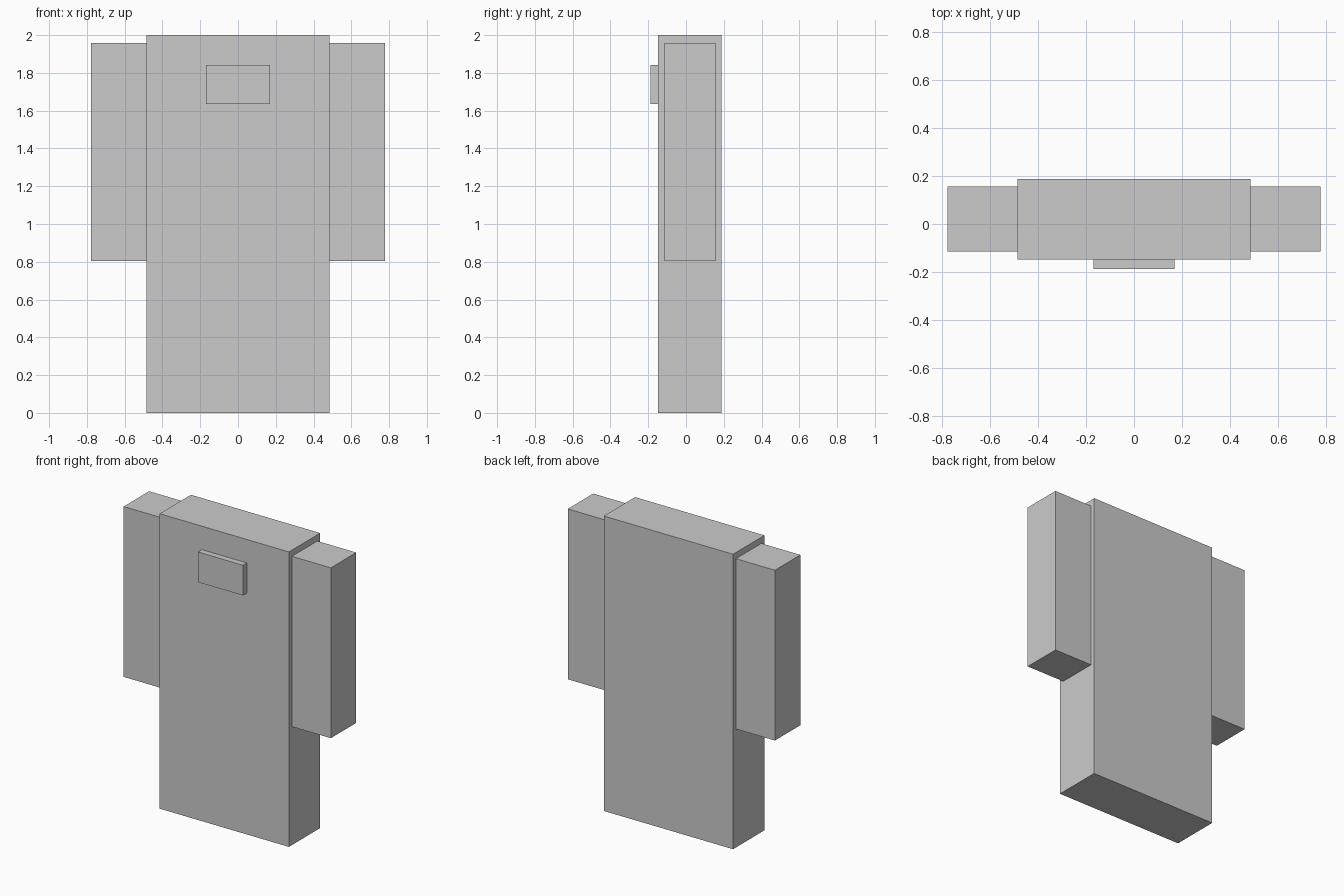
import bpy

if "Cube" in bpy.data.objects:
    bpy.data.objects.remove(bpy.data.objects["Cube"])


def box(name, x, y, z):
    """Box spanning the given (min, max) ranges."""
    spans = (x, y, z)
    bpy.ops.mesh.primitive_cube_add(size=1, location=[(a + b) / 2 for a, b in spans])
    ob = bpy.context.object
    ob.name = name
    ob.scale = [b - a for a, b in spans]
    bpy.ops.object.transform_apply(location=True, rotation=False, scale=True)
    return ob


# Main upright slab
box("body", (-0.485, 0.485), (-0.147, 0.188), (0, 2))

# Side block, mirrored to the other side
side = box("side_blocks", (0.485, 0.777), (-0.115, 0.157), (0.803, 1.958))
side.modifiers.new("Mirror", "MIRROR").use_axis = (True, False, False)

# Small raised plate on the front
box("front_plate", (-0.169, 0.169), (-0.188, -0.147), (1.636, 1.841))
